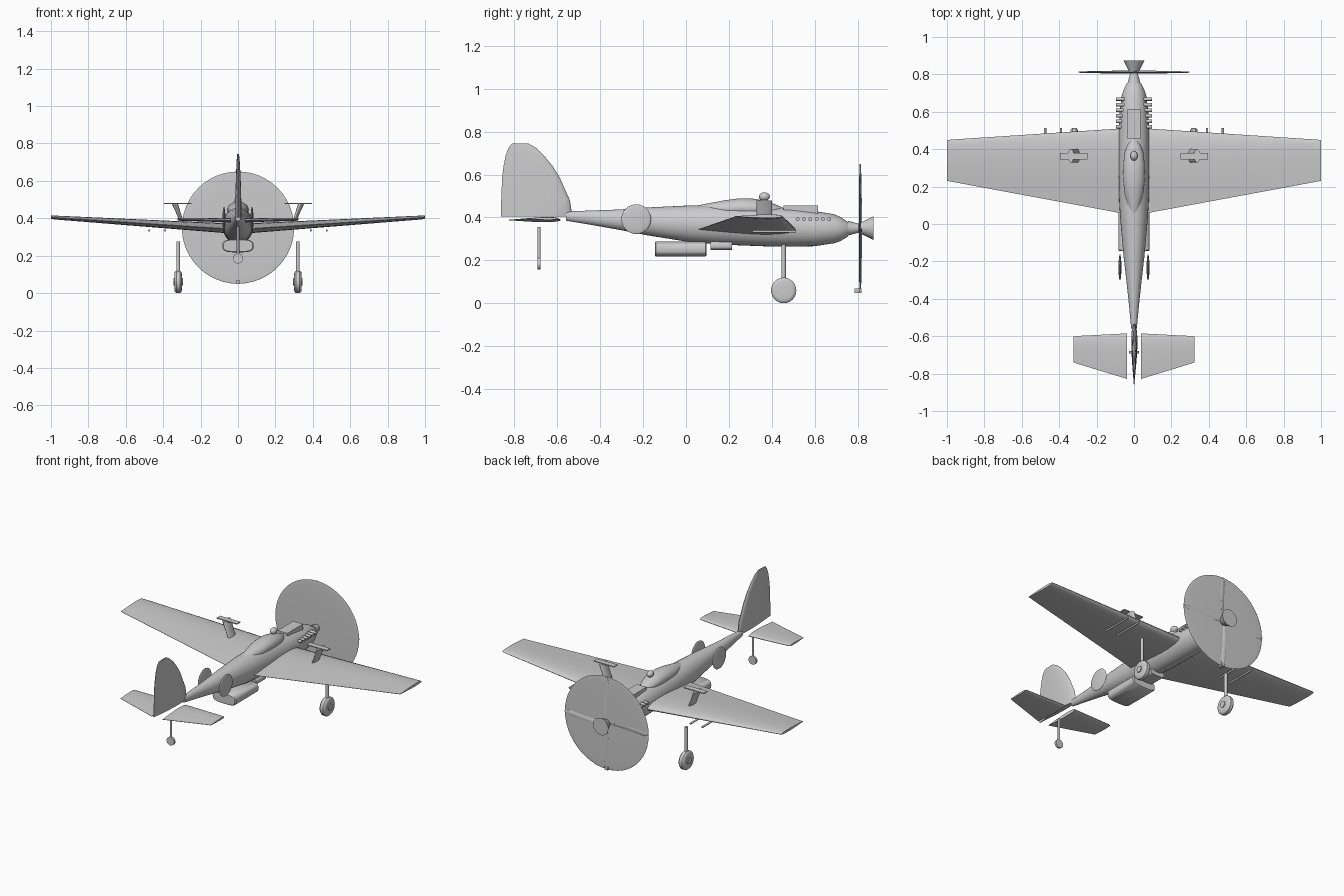
import bpy, bmesh, math
from math import sin, cos, pi
from mathutils import Vector, Matrix

if "Cube" in bpy.data.objects:
    bpy.data.objects.remove(bpy.data.objects["Cube"])


def finish(bm, name, angle=40):
    bmesh.ops.recalc_face_normals(bm, faces=bm.faces)
    me = bpy.data.meshes.new(name)
    bm.to_mesh(me)
    bm.free()
    ob = bpy.data.objects.new(name, me)
    bpy.context.collection.objects.link(ob)
    bpy.ops.object.select_all(action='DESELECT')
    ob.select_set(True)
    bpy.context.view_layer.objects.active = ob
    bpy.ops.object.shade_smooth_by_angle(angle=math.radians(angle))
    return ob


def loft(name, rings, angle=40):
    bm = bmesh.new()
    vs = [[bm.verts.new(p) for p in r] for r in rings]
    n = len(vs[0])
    for a, b in zip(vs, vs[1:]):
        for i in range(n):
            j = (i + 1) % n
            bm.faces.new((a[i], a[j], b[j], b[i]))
    bm.faces.new(vs[0])
    bm.faces.new(vs[-1])
    return finish(bm, name, angle)


def body(name, stations, n=32, power=1.0, angle=40):
    # stations along y: (y, half width, bottom z, top z)
    def s(v):
        return math.copysign(abs(v) ** power, v)
    return loft(name, [[(w * s(cos(2 * pi * i / n)), y,
                         (lo + hi) / 2 + (hi - lo) / 2 * s(sin(2 * pi * i / n)))
                        for i in range(n)] for y, w, lo, hi in stations], angle)


def foil(yl, yt, th, n=12):
    # airfoil loop as (y, height) pairs
    up, dn = [], []
    for i in range(n + 1):
        t = (1 - cos(pi * i / n)) / 2
        h = 2.6 * th * (0.5 * math.sqrt(t) - 0.21 * t - 0.53 * t**2 + 0.24 * t**3) + 0.001
        up.append((yl + (yt - yl) * t, h))
        dn.append((yl + (yt - yl) * t, -h * 0.8))
    return up + dn[::-1]


def surface(name, secs):
    # secs: (x, leading y, trailing y, z, thickness)
    return loft(name, [[(x, y, z + h) for y, h in foil(a, b, th)]
                       for x, a, b, z, th in secs])


def rod(name, p, q, r1, r2=None, n=16):
    p, q = Vector(p), Vector(q)
    d = q - p
    bm = bmesh.new()
    bmesh.ops.create_cone(bm, cap_ends=True, segments=n, radius1=r1,
                          radius2=r1 if r2 is None else r2, depth=d.length)
    bm.transform(Matrix.Translation((p + q) / 2) @ d.to_track_quat('Z', 'Y').to_matrix().to_4x4())
    return finish(bm, name)


def ball(name, c, s, n=32):
    bm = bmesh.new()
    bmesh.ops.create_uvsphere(bm, u_segments=n, v_segments=n // 2, radius=1)
    bm.transform(Matrix.Translation(c) @ Matrix.Diagonal((*s, 1)))
    return finish(bm, name)


def box(name, c, s):
    bm = bmesh.new()
    bmesh.ops.create_cube(bm, size=1)
    bm.transform(Matrix.Translation(c) @ Matrix.Diagonal((*s, 1)))
    return finish(bm, name)


# fuselage, canopy and scoops
body("fuselage", [(.765, .025, .325, .37), (.75, .04, .308, .382), (.72, .054, .29, .402),
                  (.69, .065, .28, .415), (.6, .077, .266, .43), (.5, .081, .264, .442),
                  (.38, .082, .265, .45), (.25, .082, .27, .455), (.12, .079, .277, .457),
                  (.02, .073, .285, .456), (-.17, .056, .315, .447), (-.31, .04, .342, .437),
                  (-.45, .025, .367, .432), (-.56, .015, .385, .428)])
body("canopy", [(.46, .008, .41, .442), (.43, .033, .4, .455), (.38, .05, .4, .475),
                (.32, .057, .4, .487), (.25, .058, .4, .489), (.18, .053, .4, .48),
                (.1, .036, .4, .465), (.04, .01, .41, .453)])
ball("canopy_mirror", (0, .365, .497), (.02, .026, .02), 16)
box("nose_intake", (0, .535, .435), (.07, .16, .04))
body("belly_scoop", [(.095, .078, .222, .284), (.09, .083, .218, .288),
                     (-.14, .083, .218, .288), (-.145, .078, .222, .284)], power=.6)
body("small_scoop", [(.215, .05, .248, .29), (.115, .05, .248, .29)], power=.6)

# fin
fin = [(.405, -.545, -.862), (.43, -.533, -.863), (.48, -.541, -.861), (.585, -.588, -.857),
       (.64, -.622, -.85), (.69, -.663, -.84), (.725, -.7, -.827), (.745, -.735, -.81)]
loft("fin", [[(h * .95, y, z) for y, h in foil(a, b, .042 * (a - b) / .33)] for z, a, b in fin])

# propeller disc, blades and hub
PY, PZ = .81, .35
ball("propeller_disc", (0, PY, PZ), (.3, .005, .3), 48)
rod("spinner_front", (0, .795, PZ), (0, .873, PZ), .016, .055, 32)
rod("spinner_back", (0, .755, PZ), (0, .815, PZ), .034, .018, 32)
for k in range(4):
    rings = []
    for r, c, tw in [(.02, .014, 55), (.08, .02, 35), (.16, .021, 22), (.25, .016, 14), (.298, .006, 10)]:
        a = math.radians(tw)
        ring = []
        for i in range(12):
            t = 2 * pi * i / 12
            u, v = c * cos(t), .003 * sin(t)
            ring.append((u * cos(a) - v * sin(a), u * sin(a) * .6 + v * cos(a), r))
        rings.append(ring)
    ob = loft("propeller_blade", rings)
    ob.data.transform(Matrix.Translation((0, PY + .003, PZ)) @ Matrix.Rotation(k * pi / 2, 4, 'Y'))
box("blade_tip_block", (0, .802, .058), (.024, .032, .02))

# tail wheel
rod("tail_strut", (0, -.685, .18), (0, -.685, .355), .007)
rod("tail_wheel", (0, -.692, .185), (0, -.678, .185), .027, n=24)

for s in (1, -1):
    # wings and tailplanes
    surface("wing", [(0, .515, .05, .34, .068), (s * .08, .51, .06, .345, .064),
                     (s * .98, .451, .227, .403, .024), (s, .448, .23, .405, .018)])
    surface("tailplane", [(s * .038, -.585, -.828, .388, .026), (s * .31, -.599, -.745, .394, .017),
                          (s * .323, -.602, -.74, .394, .012)])
    # main landing gear
    rod("wheel_strut", (s * .32, .455, .05), (s * .32, .455, .275), .01)
    prof = [(-.02, .042), (-.018, .052), (-.01, .059), (.01, .059), (.018, .052), (.02, .042)]
    loft("main_wheel", [[(s * .32 + x, .455 + r * cos(2 * pi * i / 32), .06 + r * 1.01 * sin(2 * pi * i / 32))
                         for i in range(32)] for x, r in prof])
    rod("wheel_hub", (s * .295, .455, .06), (s * .345, .455, .06), .02)
    # pylon standing on the wing with its top plate
    loft("pylon_strut", [[(s * (cx + rx * cos(2 * pi * i / 24)), .365 + .036 * sin(2 * pi * i / 24), z)
                          for i in range(24)]
                         for cx, rx, z in [(.293, .01, .36), (.315, .012, .42), (.338, .016, .478)]])
    box("pylon_plate", (s * .322, .363, .48), (.145, .035, .006))
    # side discs on the rear fuselage
    ball("side_disc", (s * .075, -.232, .392), (.008, .069, .069))
    # exhaust stubs
    for k in range(6):
        y = .52 + k * .0295
        rod("exhaust_stub", (s * .05, y, .392), (s * .095, y, .392), .009, n=12)
    # wing guns
    for x in (.39, .475):
        rod("wing_gun", (s * x, .31, .335), (s * x, .513, .335), .006, n=12)
